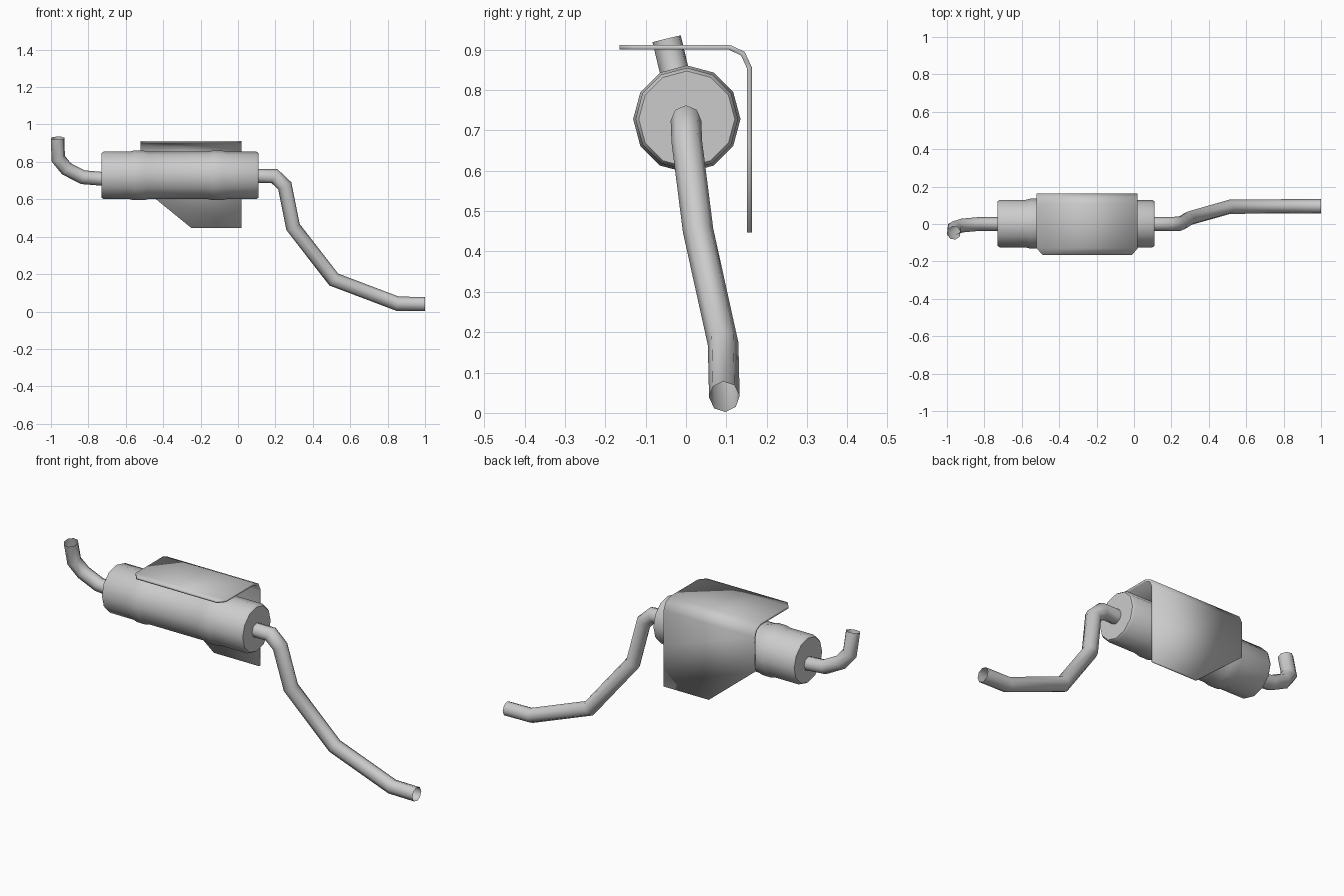
import bpy, bmesh, math
from mathutils import Vector

if "Cube" in bpy.data.objects:
    bpy.data.objects.remove(bpy.data.objects["Cube"])


def finish(name, bm, angle):
    bmesh.ops.recalc_face_normals(bm, faces=bm.faces)
    mesh = bpy.data.meshes.new(name)
    bm.to_mesh(mesh)
    bm.free()
    ob = bpy.data.objects.new(name, mesh)
    bpy.context.collection.objects.link(ob)
    bpy.ops.object.select_all(action='DESELECT')
    bpy.context.view_layer.objects.active = ob
    ob.select_set(True)
    bpy.ops.object.shade_smooth_by_angle(angle=math.radians(angle))
    return ob


def bridge(bm, a, b):
    n = len(a)
    for i in range(n):
        j = (i + 1) % n
        bm.faces.new((a[i], a[j], b[j], b[i]))


def pipe(name, path, radius, sides=8):
    """Open tube swept along a path with mitred bends."""
    pts = [Vector(p) for p in path]
    dirs = [(b - a).normalized() for a, b in zip(pts, pts[1:])]
    side = dirs[0].cross(Vector((0, 0, 1))).normalized()
    up = side.cross(dirs[0])
    ring = []
    for i in range(sides):
        t = math.tau * i / sides
        ring.append(pts[0] + radius * (math.cos(t) * up + math.sin(t) * side))
    bm = bmesh.new()
    prev = [bm.verts.new(p) for p in ring]
    for k, d in enumerate(dirs):
        normal = d + dirs[k + 1] if k + 1 < len(dirs) else d
        ring = [p + d * ((pts[k + 1] - p).dot(normal) / d.dot(normal)) for p in ring]
        cur = [bm.verts.new(p) for p in ring]
        bridge(bm, prev, cur)
        prev = cur
    return finish(name, bm, 50)


# Muffler: 12-sided lathed body with two raised bands
def muffler():
    cy, cz, sides = 0.002, 0.728, 12
    profile = [(-0.73, 0.119), (-0.718, 0.127)]
    for c in (-0.53, -0.11):
        profile += [(c - 0.05, 0.127), (c - 0.025, 0.133),
                    (c + 0.025, 0.133), (c + 0.05, 0.127)]
    profile += [(0.098, 0.127), (0.11, 0.119)]
    bm = bmesh.new()
    rings = []
    for x, r in profile:
        rings.append([bm.verts.new((x, cy + r * math.cos(math.tau * i / sides),
                                    cz + r * math.sin(math.tau * i / sides)))
                      for i in range(sides)])
    for a, b in zip(rings, rings[1:]):
        bridge(bm, a, b)
    bm.faces.new(rings[0])
    bm.faces.new(rings[-1])
    return finish("muffler_body", bm, 40)


# Heat shield: bent sheet with clipped corners, rows of (y, z, x start, x end)
def heat_shield():
    rows = [(-0.165, 0.906, -0.49, -0.01), (-0.13, 0.906, -0.52, 0.02),
            (0.107, 0.906, -0.52, 0.02), (0.141, 0.890, -0.52, 0.02),
            (0.157, 0.855, -0.52, 0.02), (0.157, 0.667, -0.52, 0.02),
            (0.157, 0.447, -0.25, 0.02)]
    bm = bmesh.new()
    pairs = [(bm.verts.new((a, y, z)), bm.verts.new((b, y, z))) for y, z, a, b in rows]
    for p, q in zip(pairs, pairs[1:]):
        bm.faces.new((p[0], p[1], q[1], q[0]))
    ob = finish("heat_shield", bm, 40)
    mod = ob.modifiers.new("thickness", 'SOLIDIFY')
    mod.thickness = 0.012
    mod.offset = 0
    mod.use_even_offset = True
    return ob


muffler()
heat_shield()

# Long pipe dropping down from the right end
pipe("lower_pipe", [(0.10, 0, 0.724), (0.195, 0, 0.724), (0.25, 0.002, 0.672),
                    (0.294, 0.03, 0.452), (0.512, 0.092, 0.171),
                    (0.853, 0.095, 0.042), (1.0, 0.095, 0.040)], 0.038)

# Short upturned pipe at the left end
pipe("upturned_pipe", [(-0.72, 0, 0.709), (-0.829, 0, 0.718), (-0.917, -0.008, 0.763),
                       (-0.962, -0.022, 0.818), (-0.963, -0.048, 0.927)], 0.037)
